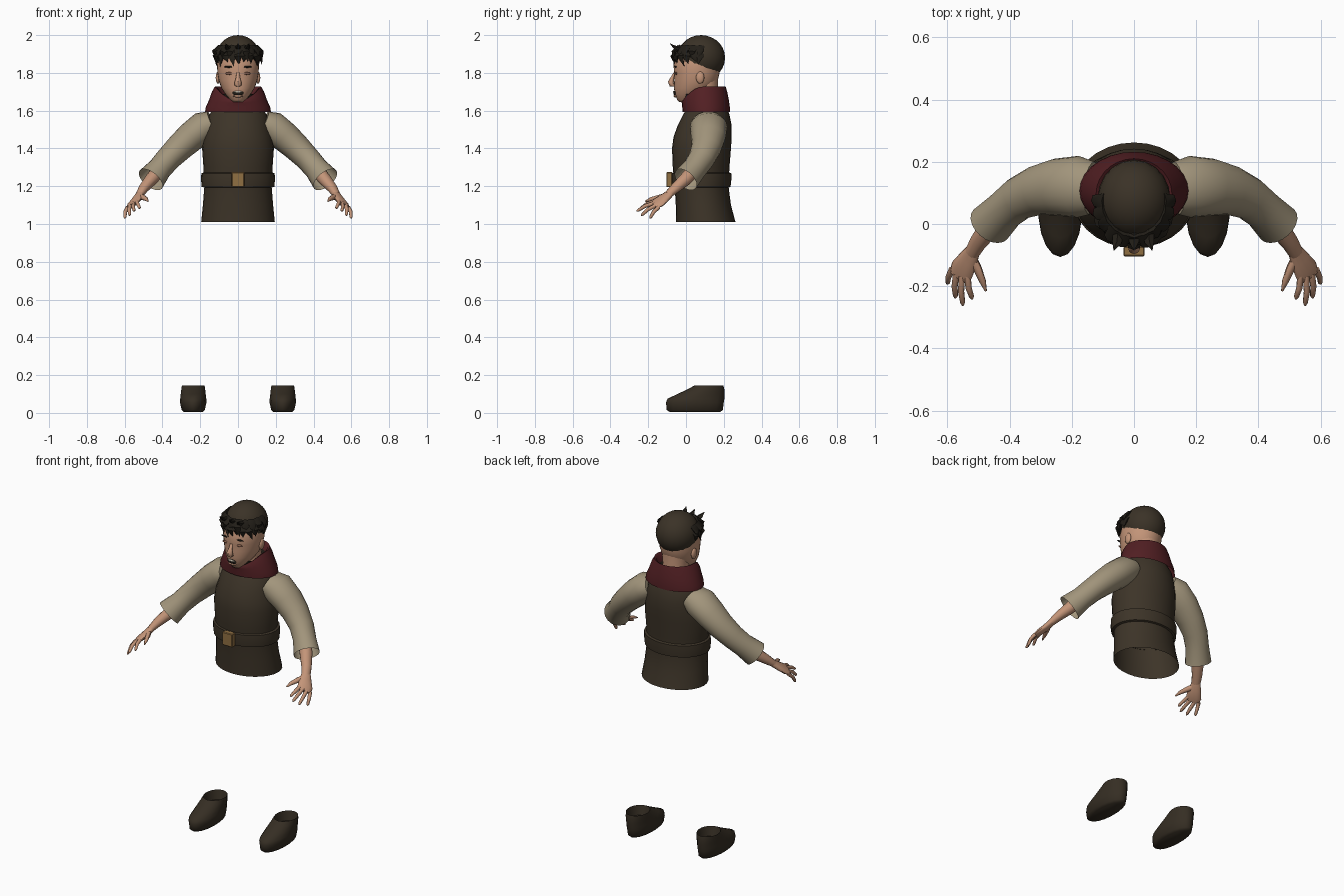
import bpy, bmesh, math, random
from mathutils import Vector, Matrix

random.seed(4)
if "Cube" in bpy.data.objects:
    bpy.data.objects.remove(bpy.data.objects["Cube"])


def material(name, *rgb):
    m = bpy.data.materials.new(name)
    m.use_nodes = True
    m.diffuse_color = (*rgb, 1)
    m.node_tree.nodes["Principled BSDF"].inputs["Base Color"].default_value = (*rgb, 1)
    return m


VEST = material("dark brown cloth", .046, .034, .021)
HAIR = material("brown hair", .043, .032, .020)
FRINGE = material("black brown", .016, .013, .009)
LEATHER = material("shoe leather", .036, .027, .017)
LINEN = material("beige linen", .36, .30, .20)
WOOL = material("maroon wool", .085, .014, .017)
SKIN = material("skin", .55, .30, .19)
BRASS = material("brass", .28, .16, .055)
IVORY = material("ivory", .75, .68, .55)
LID = material("eyelid brown", .26, .12, .075)


def finish(name, bm, mat, angle=50):
    bmesh.ops.recalc_face_normals(bm, faces=bm.faces)
    me = bpy.data.meshes.new(name)
    bm.to_mesh(me)
    bm.free()
    ob = bpy.data.objects.new(name, me)
    bpy.context.collection.objects.link(ob)
    me.materials.append(mat)
    bpy.ops.object.select_all(action='DESELECT')
    bpy.context.view_layer.objects.active = ob
    ob.select_set(True)
    bpy.ops.object.shade_smooth_by_angle(angle=math.radians(angle))
    return ob


def skin_rings(name, rings, mat, caps=(False, False)):
    """Bridge equal rings of points, with optional end caps."""
    bm = bmesh.new()
    loops = [[bm.verts.new(p) for p in r] for r in rings]
    n = len(loops[0])
    for a, b in zip(loops, loops[1:]):
        for i in range(n):
            j = (i + 1) % n
            bm.faces.new((a[i], a[j], b[j], b[i]))
    for cap, loop in zip(caps, (loops[0], loops[-1])):
        if cap:
            bm.faces.new(loop)
    return finish(name, bm, mat)


def stack(name, rows, mat, x=0, n=28, caps=(False, False)):
    """Rows are height, front y, back y, half width and optional front dip."""
    rings = []
    for z, front, back, half, *dip in rows:
        ring = []
        for i in range(n):
            a = 2 * math.pi * i / n
            drop = dip[0] * max(0, math.cos(a)) ** 2 if dip else 0
            ring.append((x + half * math.sin(a),
                         (front + back) / 2 - (back - front) / 2 * math.cos(a), z - drop))
        rings.append(ring)
    return skin_rings(name, rings, mat, caps)


def tube(name, path, radii, mat, wide=(0, 1, 0), n=12, caps=(True, True)):
    """Sweep ellipses along a path; radii are (thin, wide)."""
    pts = [Vector(p) for p in path]
    rings = []
    for k, p in enumerate(pts):
        t = (pts[min(k + 1, len(pts) - 1)] - pts[max(k - 1, 0)]).normalized()
        v = Vector(wide)
        v = (v - t * v.dot(t)).normalized()
        u = t.cross(v)
        a, b = radii[k]
        rings.append([p + u * a * math.cos(q) + v * b * math.sin(q)
                      for q in (2 * math.pi * i / n for i in range(n))])
    return skin_rings(name, rings, mat, caps)


def ball(name, centre, size, mat, u=16, v=10):
    bm = bmesh.new()
    bmesh.ops.create_uvsphere(bm, u_segments=u, v_segments=v, radius=1,
                              matrix=Matrix.Translation(centre) @ Matrix.Diagonal((*size, 1)))
    return finish(name, bm, mat)


def box(name, centre, size, mat):
    bm = bmesh.new()
    bmesh.ops.create_cube(bm, size=1,
                          matrix=Matrix.Translation(centre) @ Matrix.Diagonal((*size, 1)))
    bmesh.ops.bevel(bm, geom=bm.edges[:], offset=.004, segments=1, affect='EDGES')
    return finish(name, bm, mat, 30)


# Vest, open at the hem
stack("vest", [(1.01, -.052, .262, .195), (1.1, -.054, .238, .186), (1.2, -.06, .225, .178),
               (1.3, -.07, .23, .183), (1.4, -.074, .238, .19), (1.46, -.066, .242, .182),
               (1.52, -.045, .242, .168), (1.58, -.015, .23, .152), (1.63, .02, .21, .11)], VEST)

# Belt and buckle
stack("belt", [(1.192, -.056, .222, .175), (1.197, -.072, .236, .192), (1.235, -.077, .24, .196),
               (1.268, -.076, .24, .194), (1.274, -.064, .226, .178)], VEST)
box("belt_buckle", (0, -.088, 1.235), (.068, .032, .08), BRASS)

# Scarf with a dipped front, dark collar, neck
stack("scarf", [(1.592, -.018, .232, .175), (1.62, -.02, .232, .17), (1.66, -.022, .226, .152, .02),
                (1.70, -.024, .218, .138, .055), (1.728, -.018, .21, .122, .075),
                (1.72, -.008, .198, .108, .075), (1.66, .01, .18, .095, .03)], WOOL)
stack("shirt_collar", [(1.6, 0, .2, .12), (1.688, -.02, .185, .108), (1.65, .02, .17, .075)], FRINGE)
stack("neck", [(1.6, .03, .18, .075), (1.7, .025, .17, .072), (1.8, .03, .17, .08)], SKIN)

# Head
stack("head", [(1.645, -.034, .01, .026), (1.657, -.046, .045, .04), (1.685, -.058, .10, .066),
               (1.72, -.064, .145, .088), (1.76, -.062, .168, .102), (1.8, -.063, .178, .109),
               (1.84, -.066, .183, .111), (1.88, -.052, .185, .106), (1.93, -.02, .17, .085),
               (1.97, .03, .13, .045)], SKIN, caps=(True, True))
tube("nose", [(0, -.062, 1.80), (0, -.072, 1.775), (0, -.08, 1.752), (0, -.076, 1.738), (0, -.06, 1.73)],
     [(.004, .008), (.009, .011), (.016, .018), (.014, .02), (.004, .012)], SKIN, wide=(1, 0, 0))
ball("mouth", (0, -.059, 1.693), (.03, .007, .013), FRINGE)
ball("upper_teeth", (0, -.065, 1.70), (.022, .004, .005), IVORY)
ball("lower_lip", (0, -.056, 1.677), (.026, .01, .007), SKIN)

# Hair cap, sliced from nape to forehead
bm = bmesh.new()
bmesh.ops.create_uvsphere(bm, u_segments=20, v_segments=14, radius=1,
                          matrix=Matrix.Translation((0, .08, 1.88)) @ Matrix.Diagonal((.117, .127, .12, 1)))
bmesh.ops.bisect_plane(bm, geom=bm.verts[:] + bm.edges[:] + bm.faces[:], plane_co=(0, .17, 1.765),
                       plane_no=(0, .42, 1), clear_inner=True)
finish("hair_cap", bm, HAIR)

# Pointed locks around the brow, in two layers
for layer in range(2):
    count = 13 - 2 * layer
    for i in range(count):
        a = math.radians(-92 + 184 * i / (count - 1))
        out = Vector((math.sin(a), -math.cos(a), 0))
        side = Vector((math.cos(a), math.sin(a), 0))
        root = Vector((0, .07, 1.915 + .025 * layer)) + Vector((out.x * .096, out.y * .105, 0))
        bend = out * random.uniform(.024, .04) - Vector((0, 0, .028))
        tip = out * random.uniform(.02, .036) + side * random.uniform(-.025, .025)
        tip.z = -random.uniform(.055, .085)
        tube("hair_lock", [root, root + bend, root + tip], [(.012, .026), (.011, .02), (.001, .001)],
             FRINGE, wide=side, n=5)
for x in (-.05, .0, .045):
    tube("raised_lock", [(x, -.015, 1.925), (x * 1.1, -.06, 1.935), (x * 1.3, -.085, 1.955)],
         [(.014, .02), (.01, .016), (.001, .001)], FRINGE, wide=(1, 0, 0), n=5)

SHOULDER_TO_CUFF = [(.135, .115, 1.535), (.18, .12, 1.515), (.25, .118, 1.46), (.31, .108, 1.405),
                    (.37, .082, 1.345), (.415, .045, 1.292), (.462, -.002, 1.235)]
FINGERS = {"index": ((.535, -.165, 1.12), (.52, -.242, 1.083)),
           "middle": ((.553, -.168, 1.11), (.55, -.262, 1.068)),
           "ring": ((.571, -.16, 1.098), (.574, -.238, 1.045)),
           "little": ((.585, -.145, 1.088), (.6, -.192, 1.03))}

for s, label in ((1, "left"), (-1, "right")):
    def flip(points):
        return [(p[0] * s, p[1], p[2]) for p in points]

    across = (-.06 * s, -.03, .032)

    # Face details
    ball(label + "_closed_eye", (.046 * s, -.052, 1.797), (.021, .006, .007), LID)
    ball(label + "_eyebrow", (.048 * s, -.055, 1.832), (.026, .006, .005), FRINGE)
    ball(label + "_ear", (.106 * s, .075, 1.775), (.012, .022, .032), SKIN)

    # Sleeve with a flared open cuff
    tube(label + "_sleeve", flip(SHOULDER_TO_CUFF),
         [(.066, .085), (.084, .099), (.08, .092), (.073, .08), (.066, .07), (.064, .065), (.076, .07)],
         LINEN, n=20, caps=(True, False))

    # Forearm and palm
    tube(label + "_forearm", flip([(.41, .05, 1.295), (.46, -.005, 1.235), (.5, -.058, 1.188),
                                   (.522, -.095, 1.155)]),
         [(.038, .038), (.034, .036), (.026, .029), (.018, .025)], SKIN, wide=across)
    tube(label + "_palm", flip([(.517, -.085, 1.162), (.534, -.118, 1.135), (.553, -.148, 1.112),
                                (.562, -.172, 1.098)]),
         [(.018, .025), (.018, .036), (.016, .043), (.01, .038)], SKIN, wide=across)

    # Fingers and thumb
    for finger, (base, tip) in FINGERS.items():
        b, t = Vector(base), Vector(tip)
        mid = b.lerp(t, .5) + Vector((.004, -.002, .006))
        tube(label + "_" + finger + "_finger", flip([b, mid, b.lerp(t, .9), t]),
             [(.011, .011), (.010, .010), (.008, .008), (.003, .003)], SKIN, wide=across, n=8)
    tube(label + "_thumb", flip([(.523, -.105, 1.148), (.502, -.145, 1.14), (.486, -.185, 1.132),
                                 (.476, -.215, 1.12)]),
         [(.014, .018), (.013, .015), (.010, .011), (.003, .004)], SKIN, wide=across, n=8)

    # Shoe, open at the ankle
    stack(label + "_shoe", [(.004, -.085, .18, .05), (0.015, -.102, .195, .062), (.055, -.106, .2, .071),
                            (.075, -.098, .203, .07), (.1, -.045, .203, .067), (.125, .008, .203, .064),
                            (.145, .045, .198, .061), (.09, .06, .185, .05)],
          LEATHER, x=.237 * s, n=18, caps=(True, True))
